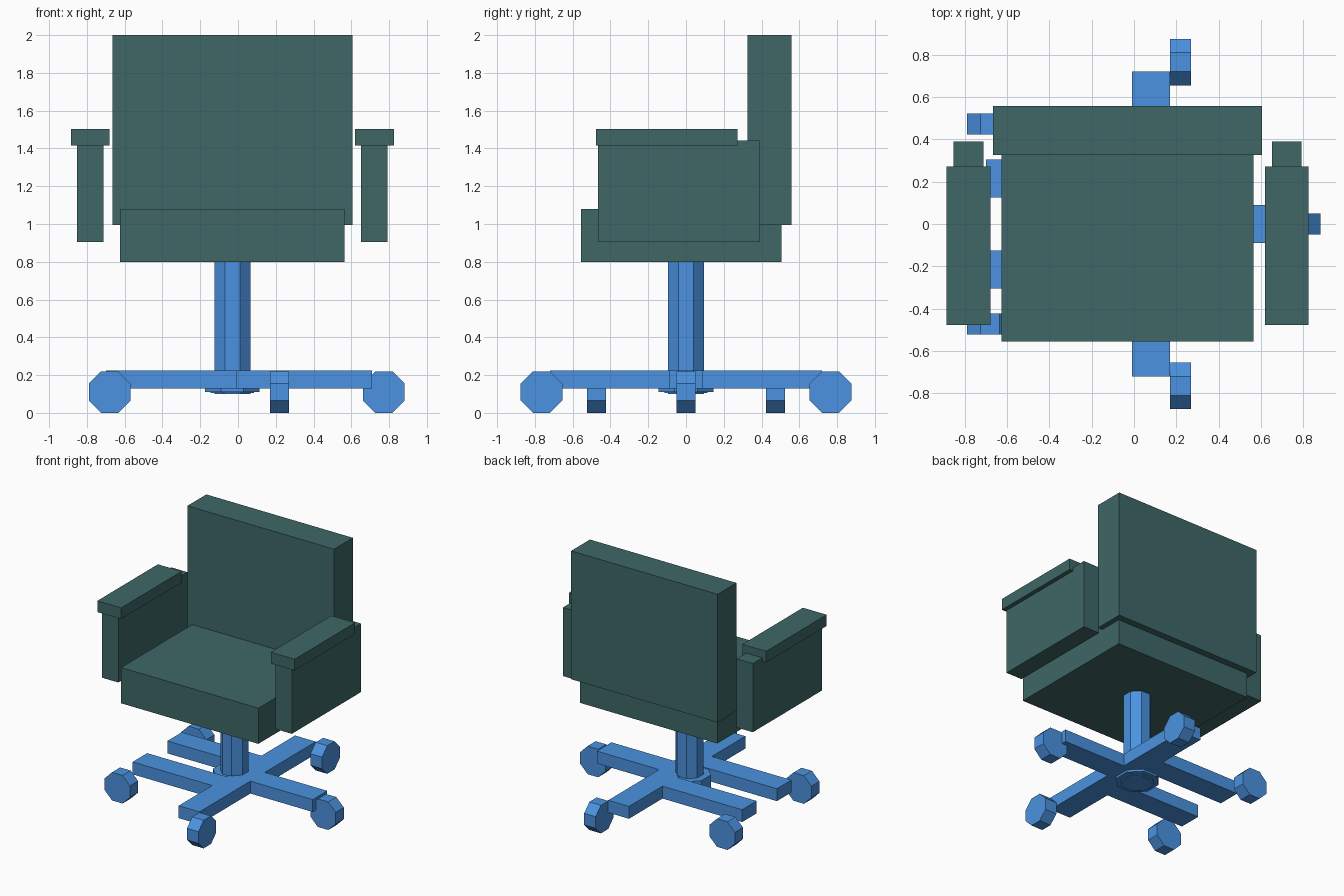
import bpy
import bmesh
from math import pi, cos
from mathutils import Matrix

if "Cube" in bpy.data.objects:
    bpy.data.objects.remove(bpy.data.objects["Cube"])

CX = -0.03  # centre line of the chair body


def material(name, color):
    m = bpy.data.materials.new(name)
    m.diffuse_color = color
    m.use_nodes = True
    m.node_tree.nodes["Principled BSDF"].inputs["Base Color"].default_value = m.diffuse_color
    return m


teal = material("teal_upholstery", (0.05, 0.135, 0.135, 1))
blue = material("blue_frame", (0.07, 0.29, 0.75, 1))


def finish(name, bm, mat):
    mesh = bpy.data.meshes.new(name)
    bm.to_mesh(mesh)
    bm.free()
    mesh.materials.append(mat)
    ob = bpy.data.objects.new(name, mesh)
    bpy.context.collection.objects.link(ob)
    return ob


def box(name, xs, ys, zs, mat):
    """Box from its extents along each axis."""
    size = [b - a for a, b in (xs, ys, zs)]
    mid = [(a + b) / 2 for a, b in (xs, ys, zs)]
    bm = bmesh.new()
    bmesh.ops.create_cube(bm, size=1)
    bmesh.ops.scale(bm, vec=size, verts=bm.verts)
    ob = finish(name, bm, mat)
    ob.location = mid
    return ob


def octagon(name, center, half_width, depth, axis, mat):
    """Eight-sided prism with flat sides facing the main axes."""
    r = half_width / cos(pi / 8)
    bm = bmesh.new()
    bmesh.ops.create_cone(bm, cap_ends=True, segments=8,
                          radius1=r, radius2=r, depth=depth)
    # put flats on the axes whatever the starting vertex of the primitive
    if min(abs(v.co.x) for v in bm.verts) < r * 0.1:
        bmesh.ops.rotate(bm, verts=bm.verts, matrix=Matrix.Rotation(pi / 8, 3, 'Z'))
    if axis == 'X':
        bmesh.ops.rotate(bm, verts=bm.verts, matrix=Matrix.Rotation(pi / 2, 3, 'Y'))
    elif axis == 'Y':
        bmesh.ops.rotate(bm, verts=bm.verts, matrix=Matrix.Rotation(pi / 2, 3, 'X'))
    ob = finish(name, bm, mat)
    ob.location = center
    return ob


# Seat and backrest
box("seat", (CX - 0.595, CX + 0.595), (-0.555, 0.505), (0.80, 1.08), teal)
box("backrest", (CX - 0.635, CX + 0.635), (0.325, 0.558), (0.995, 2.0), teal)

# Armrests: side panel with a pad on top
for side, s in (("left", -1), ("right", 1)):
    x = CX + s * 0.752
    box(side + "_arm_panel", (x - 0.07, x + 0.07), (-0.465, 0.39), (0.905, 1.443), teal)
    box(side + "_arm_pad", (x - 0.103, x + 0.103), (-0.477, 0.272), (1.415, 1.503), teal)

# Column and stepped hub
octagon("column", (CX, 0, 0.45), 0.095, 0.70, 'Z', blue)
octagon("hub_ring", (CX, 0, 0.155), 0.115, 0.10, 'Z', blue)
octagon("hub", (CX, 0, 0.165), 0.145, 0.107, 'Z', blue)

# Base legs
LEG_Z = (0.128, 0.225)
box("cross_leg", (-0.01, 0.17), (-0.72, 0.72), LEG_Z, blue)
box("right_leg", (-0.01, 0.71), (-0.09, 0.09), LEG_Z, blue)
for name, s in (("front", -1), ("back", 1)):
    y = s * 0.215
    box(name + "_left_leg", (-0.70, 0.0), (y - 0.09, y + 0.09), LEG_Z, blue)

# Casters
octagon("right_caster", (0.772, 0, 0.11), 0.11, 0.10, 'Y', blue)
for name, s in (("front", -1), ("back", 1)):
    octagon(name + "_left_caster", (-0.68, s * 0.473, 0.11), 0.11, 0.10, 'Y', blue)
    octagon(name + "_caster", (0.22, s * 0.765, 0.11), 0.11, 0.10, 'X', blue)
